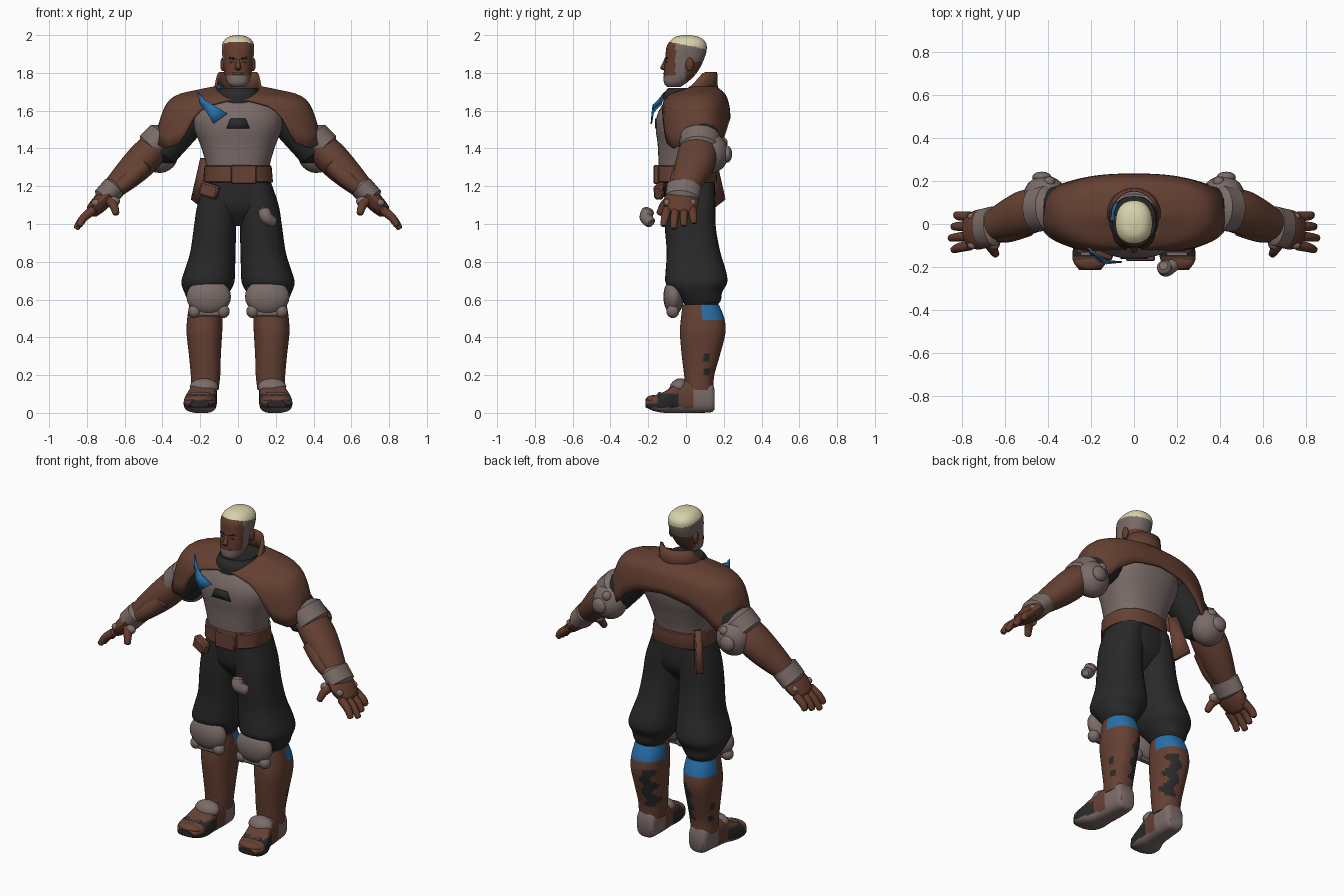
import bpy, bmesh, math
from mathutils import Vector, Matrix, Euler

cube = bpy.data.objects.get("Cube")
if cube:
    bpy.data.objects.remove(cube, do_unlink=True)

PALETTE = {
    "leather": (.132, .052, .033), "skin": (.13, .046, .027), "taupe": (.195, .148, .138),
    "charcoal": (.022, .022, .022), "blue": (.02, .16, .4), "cream": (.68, .64, .4),
}
MATS = {}
for key, rgb in PALETTE.items():
    m = bpy.data.materials.new(key)
    m.use_nodes = True
    m.diffuse_color = (*rgb, 1)
    bsdf = m.node_tree.nodes["Principled BSDF"]
    bsdf.inputs["Base Color"].default_value = (*rgb, 1)
    bsdf.inputs["Roughness"].default_value = .8
    MATS[key] = m


def finish(name, bm, mat, rule=None, pair=False, thick=0, bevel=0):
    """Turn a bmesh into a shaded object; rule maps a face centre to a material name."""
    bmesh.ops.recalc_face_normals(bm, faces=bm.faces)
    names = list(PALETTE) if rule else [mat]
    if rule:
        for f in bm.faces:
            f.material_index = names.index(rule(f.calc_center_median()) or mat)
    me = bpy.data.meshes.new(name)
    bm.to_mesh(me)
    bm.free()
    for n in names:
        me.materials.append(MATS[n])
    ob = bpy.data.objects.new(name, me)
    bpy.context.collection.objects.link(ob)
    bpy.ops.object.select_all(action='DESELECT')
    ob.select_set(True)
    bpy.context.view_layer.objects.active = ob
    bpy.ops.object.shade_smooth_by_angle(angle=math.radians(40))
    if bevel:
        ob.modifiers.new("bevel", 'BEVEL').width = bevel
    if thick:
        ob.modifiers.new("shell", 'SOLIDIFY').thickness = thick
    if pair:
        ob.modifiers.new("pair", 'MIRROR')


def smooth(rows, k=4):
    """Catmull-Rom interpolation of parameter rows."""
    rows = [Vector(r) for r in rows]
    out = []
    for i in range(len(rows) - 1):
        p, a, b, q = rows[max(i - 1, 0)], rows[i], rows[i + 1], rows[min(i + 2, len(rows) - 1)]
        for j in range(k):
            t = j / k
            out.append(a + ((b - p) + ((p * 2 - a * 5 + b * 4 - q) + ((a - b) * 3 + q - p) * t) * t) * t / 2)
    return out + [rows[-1]]


def oval(n, e):
    """Unit superellipse points."""
    pw = lambda v: math.copysign(abs(v) ** (2 / e), v)
    return [(pw(math.cos(a)), pw(math.sin(a))) for a in (math.tau * i / n for i in range(n))]


def skin(name, rings, mat, cap=True, **kw):
    bm = bmesh.new()
    vs = [[bm.verts.new(p) for p in ring] for ring in rings]
    n = len(vs[0])
    for r, s in zip(vs, vs[1:]):
        for i in range(n):
            bm.faces.new((r[i], r[(i + 1) % n], s[(i + 1) % n], s[i]))
    if cap:
        bm.faces.new(vs[0])
        bm.faces.new(vs[-1])
    finish(name, bm, mat, **kw)


def loft(name, rows, mat, n=36, e=2.3, k=4, **kw):
    """Horizontal rings: centre x, centre y, z, radius x, radius y."""
    rings = [[(cx + rx * u, cy + ry * v, z) for u, v in oval(n, e)] for cx, cy, z, rx, ry in smooth(rows, k)]
    skin(name, rings, mat, **kw)


def body(rows):
    """Centred rings from z, half width, front y, back y."""
    return [(0, (f + b) / 2, z, w, (b - f) / 2) for z, w, f, b in rows]


def tube(name, path, mat, flat=1, n=16, k=4, **kw):
    """Rounded limb along x, y, z, radius; flat widens it along y."""
    pts = smooth(path, k)
    rings = []
    for i, p in enumerate(pts):
        t = (pts[min(i + 1, len(pts) - 1)] - pts[max(i - 1, 0)]).to_3d().normalized()
        side = (Vector((0, 1, 0)) - t * t.y).normalized()
        up = t.cross(side)
        ends = [(-.4, .6), (0, 1)] if i == 0 else [(0, 1), (.4, .6)] if i == len(pts) - 1 else [(0, 1)]
        for shift, s in ends:
            rings.append([p.to_3d() + t * shift * p[3] + (up * u + side * v * flat) * p[3] * s for u, v in oval(n, 2)])
    skin(name, rings, mat, **kw)


def place(loc, size, rot=(0, 0, 0)):
    return Matrix.LocRotScale(Vector(loc), Euler(rot), Vector(size))


def box(name, loc, size, mat, rot=(0, 0, 0), **kw):
    bm = bmesh.new()
    bmesh.ops.create_cube(bm, size=1, matrix=place(loc, size, rot))
    finish(name, bm, mat, bevel=min(size) * .2, **kw)


def ball(name, loc, size, mat, rot=(0, 0, 0), **kw):
    bm = bmesh.new()
    bmesh.ops.create_uvsphere(bm, u_segments=20, v_segments=12, radius=1, matrix=place(loc, size, rot))
    finish(name, bm, mat, **kw)


def plate(name, polys, mat, thick=.008):
    bm = bmesh.new()
    for poly in polys:
        bm.faces.new([bm.verts.new(p) for p in poly])
    bmesh.ops.remove_doubles(bm, verts=bm.verts, dist=.001)
    finish(name, bm, mat, thick=thick)


# Head with cropped hair and beard
def head_rule(c):
    if c.z > 1.947 - .2 * c.y:
        return "cream"
    if (c.y > -.03 and c.z > 1.86) or abs(c.y + .03) < .026 or (c.z < 1.785 and c.y < 0):
        return "taupe"


loft("head", body([(1.725, .035, -.1, -.03), (1.745, .055, -.116, 0), (1.78, .068, -.118, .04),
                   (1.82, .075, -.115, .07), (1.86, .08, -.112, .09), (1.9, .084, -.108, .105),
                   (1.93, .086, -.105, .11), (1.955, .083, -.095, .107), (1.978, .068, -.075, .09),
                   (1.993, .045, -.05, .06), (2, .012, -.01, .02)]), "skin", n=56, k=6, rule=head_rule)
tube("nose", [(0, -.106, 1.868, .009), (0, -.122, 1.822, .016)], "skin")
box("moustache", (0, -.115, 1.796), (.065, .014, .01), "taupe")
box("brow", (.031, -.103, 1.877), (.034, .012, .01), "charcoal", (0, -.15, .3), pair=True)
box("eye", (.031, -.104, 1.857), (.022, .008, .007), "charcoal", (0, 0, .3), pair=True)
ball("ear", (.08, .02, 1.845), (.014, .022, .036), "skin", pair=True)

# Torso and chest badge
loft("torso", body([(1.25, .165, -.14, .145), (1.32, .17, -.145, .15), (1.42, .2, -.15, .175),
                    (1.5, .232, -.16, .2), (1.57, .238, -.155, .21), (1.64, .2, -.12, .195),
                    (1.7, .11, -.07, .14)]), "taupe", n=48)
plate("chest_badge", [[(-.062, -.164, 1.506), (.062, -.164, 1.506), (.04, -.164, 1.558), (-.04, -.164, 1.558)]],
      "charcoal")
loft("inner_collar", body([(1.64, .125, -.12, .13), (1.685, .115, -.118, .13), (1.72, .1, -.095, .13)]), "charcoal")

# Shoulder mantle: hem height changes around the body
HEM = [(0, .45), (22, .63), (30, .77), (38, .92), (55, .96), (72, .93), (90, .84),
       (110, .87), (132, .98), (145, .88), (160, .81), (180, .77)]
MANTLE = body([(1.73, .115, -.09, .16), (1.714, .2, -.097, .18), (1.675, .34, -.12, .215),
               (1.58, .405, -.145, .235), (1.38, .455, -.135, .23)])


def hem(angle):
    d = abs((math.degrees(angle) + 90 + 180) % 360 - 180)
    for (a, s), (b, t) in zip(HEM, HEM[1:]):
        if d <= b:
            return s + (t - s) * (d - a) / (b - a)


N = 72
fine = smooth(MANTLE, 10)
rings = []
for step in range(13):
    ring = []
    for i, (u, v) in enumerate(oval(N, 2.5)):
        s = step / 12 * hem(math.tau * i / N)
        at = s * (len(fine) - 1)
        j = min(int(at), len(fine) - 2)
        cx, cy, z, rx, ry = fine[j].lerp(fine[j + 1], at - j)
        ring.append((rx * u, cy + ry * v, z - .045 * max(0, -v) * (1 - s)))
    rings.append(ring)
skin("shoulder_mantle", rings, "leather", cap=False, thick=.012)

# Stand-up collar, high at the back and low at the throat
rings = []
for h in (0, .5, 1):
    rings.append([((.135 - .015 * h) * u, .03 + (.14 - .005 * h) * v,
                   1.69 - .04 * max(0, -v) + .115 * h * min(1, max(.1, .4 + 1.2 * v))) for u, v in oval(40, 2)])
skin("stand_collar", rings, "leather", cap=False, thick=.014)

# Scarf: end hanging on the chest and a fold inside the collar
knot = [(-.2, -.135, 1.635), (-.175, -.15, 1.655)]
fold = [(-.13, -.178, 1.63), (-.165, -.178, 1.59)]
plate("scarf", [[(-.215, -.115, 1.7), *knot[::-1]], [*knot, *fold],
                [*fold, (-.13, -.188, 1.53), (-.055, -.18, 1.585)]], "blue")
tube("scarf_fold", [(-.1, .02, 1.715, .012), (-.102, .06, 1.725, .014), (-.085, .1, 1.72, .012)], "blue")

# Belt and things hung on it
loft("belt", body([(1.22, .182, -.155, .162), (1.225, .185, -.16, .165), (1.305, .178, -.16, .16),
                   (1.31, .172, -.155, .155)]), "leather", k=1)
box("belt_buckle", (.03, -.158, 1.262), (.135, .03, .1), "leather")
box("belt_pouch", (-.152, -.135, 1.178), (.1, .05, .075), "leather", (0, .3, -.3))
plate("back_sheath", [[(-.165, .1, 1.34), (-.2, .135, 1.35), (-.25, .185, 1.13), (-.185, .12, 1.08)]],
      "leather", thick=.035)
tube("hip_hook", [(.14, -.2, 1.07, .034), (.15, -.212, 1.035, .034), (.185, -.19, 1.01, .03)], "taupe")

# Baggy trousers
loft("trouser_hips", body([(1.24, .168, -.12, .15), (1.15, .193, -.116, .155), (1.07, .19, -.1, .14),
                           (.99, .06, -.04, .08)]), "charcoal")
loft("trouser_leg", [(.09, .02, 1.22, .085, .13), (.11, .02, 1.1, .105, .135), (.122, .023, .98, .112, .135),
                     (.133, .04, .85, .12, .142), (.15, .052, .75, .134, .16), (.16, .055, .69, .14, .163),
                     (.165, .06, .64, .12, .132), (.172, .08, .595, .092, .104), (.172, .08, .565, .07, .08)],
     "charcoal", pair=True)

# Knee pads
ball("knee_pad", (.155, -.065, .615), (.118, .055, .096), "taupe", pair=True)
box("knee_pad_lower", (.155, -.07, .55), (.13, .04, .08), "taupe", pair=True)
for spot, x in (("inner", .078), ("outer", .23)):
    ball("knee_knob_" + spot, (x, -.07, .538), (.034, .034, .036), "taupe", pair=True)


# Tall boots with a blue band and worn patches behind
def shin_rule(c):
    if c.z > .49 and c.y > .08:
        return "blue"
    across = c.x - .175
    ragged = .012 * math.sin(c.z * 70)
    if c.y > .1 and -.07 + ragged < across < -.01 + ragged and .2 < c.z < .44:
        return "charcoal"
    if across > .06 and .09 < c.y < .125 and (.2 < c.z < .235 or .27 < c.z < .315):
        return "charcoal"


loft("boot_shaft", [(.172, .078, .575, .085, .095), (.175, .088, .5, .094, .115), (.178, .088, .42, .094, .12),
                    (.175, .078, .3, .084, .1), (.172, .07, .2, .078, .08), (.175, .07, .12, .072, .074)],
     "leather", n=56, pair=True, rule=shin_rule, k=8)


def foot_rule(c):
    if c.y > .045 or c.z < .028:
        return "taupe"
    if -.15 < c.y < -.045 and c.z < .1 or c.y < -.15 and c.z < .05:
        return "charcoal"


FOOT = [(.152, .175, .045, .02, .12), (.13, .175, .06, .003, .165), (.04, .178, .068, 0, .175),
        (-.04, .185, .072, 0, .165), (-.11, .198, .085, 0, .115), (-.17, .205, .08, .01, .09),
        (-.215, .205, .05, .03, .065)]
skin("foot", [[(cx + w * u, y, (lo + hi) / 2 + (hi - lo) / 2 * v) for u, v in oval(48, 3)]
              for y, cx, w, lo, hi in smooth(FOOT, 6)], "leather", pair=True, rule=foot_rule)
ball("ankle_guard", (.18, -.038, .138), (.076, .052, .042), "taupe", (.6, 0, 0), pair=True)
ball("toe_cap", (.205, -.172, .07), (.074, .042, .024), "leather", pair=True)
box("toe_strap", (.2, -.14, .1), (.1, .02, .02), "taupe", pair=True)

# Arms
tube("upper_arm", [(.24, .06, 1.58, .1), (.33, .075, 1.48, .1), (.41, .08, 1.385, .095)], "charcoal", pair=True)
tube("elbow_band", [(.4, .075, 1.465, .085), (.46, .07, 1.405, .085)], "taupe", flat=1.25, pair=True)
ball("elbow_pad", (.415, .135, 1.375), (.1, .09, .105), "taupe", pair=True)
for spot, loc, r in (("disc", (.43, .218, 1.37), .045), ("stud", (.395, .195, 1.43), .028)):
    ball("elbow_" + spot, loc, (r, .026, r), "taupe", pair=True)
tube("forearm", [(.43, .07, 1.42, .08), (.5, .055, 1.345, .088), (.58, .025, 1.265, .078), (.67, -.01, 1.18, .057)],
     "leather", flat=1.2, pair=True, n=24)
tube("forearm_wrap", [(.5, -.01, 1.31, .05), (.58, -.04, 1.235, .045), (.64, -.05, 1.185, .035)], "leather", pair=True)
tube("wrist_cuff", [(.655, -.01, 1.195, .064), (.71, -.02, 1.135, .062)], "taupe", flat=1.45, pair=True, n=24)

# Gloved hands
tube("palm", [(.69, -.02, 1.15, .045), (.735, -.028, 1.105, .046), (.775, -.034, 1.065, .036)],
     "skin", flat=2, pair=True)
for i, name in enumerate(("index", "middle", "ring", "little")):
    y = -.1 + .045 * i
    tip = .055 - .014 * abs(i - 1)
    tube(name + "_finger", [(.765, y, 1.075, .024), (.815, y * 1.1, 1.035, .022), (.8 + tip, y * 1.2, 1.035 - tip, .017)],
         "skin", n=10, pair=True)
    ball(name + "_knuckle", (.752, y, 1.112), (.024, .018, .02), "taupe", pair=True)
tube("thumb", [(.69, -.07, 1.135, .03), (.66, -.115, 1.1, .024), (.645, -.14, 1.055, .018)], "skin", n=10, pair=True)
ball("thumb_guard", (.655, -.095, 1.12), (.03, .025, .026), "taupe", pair=True)
